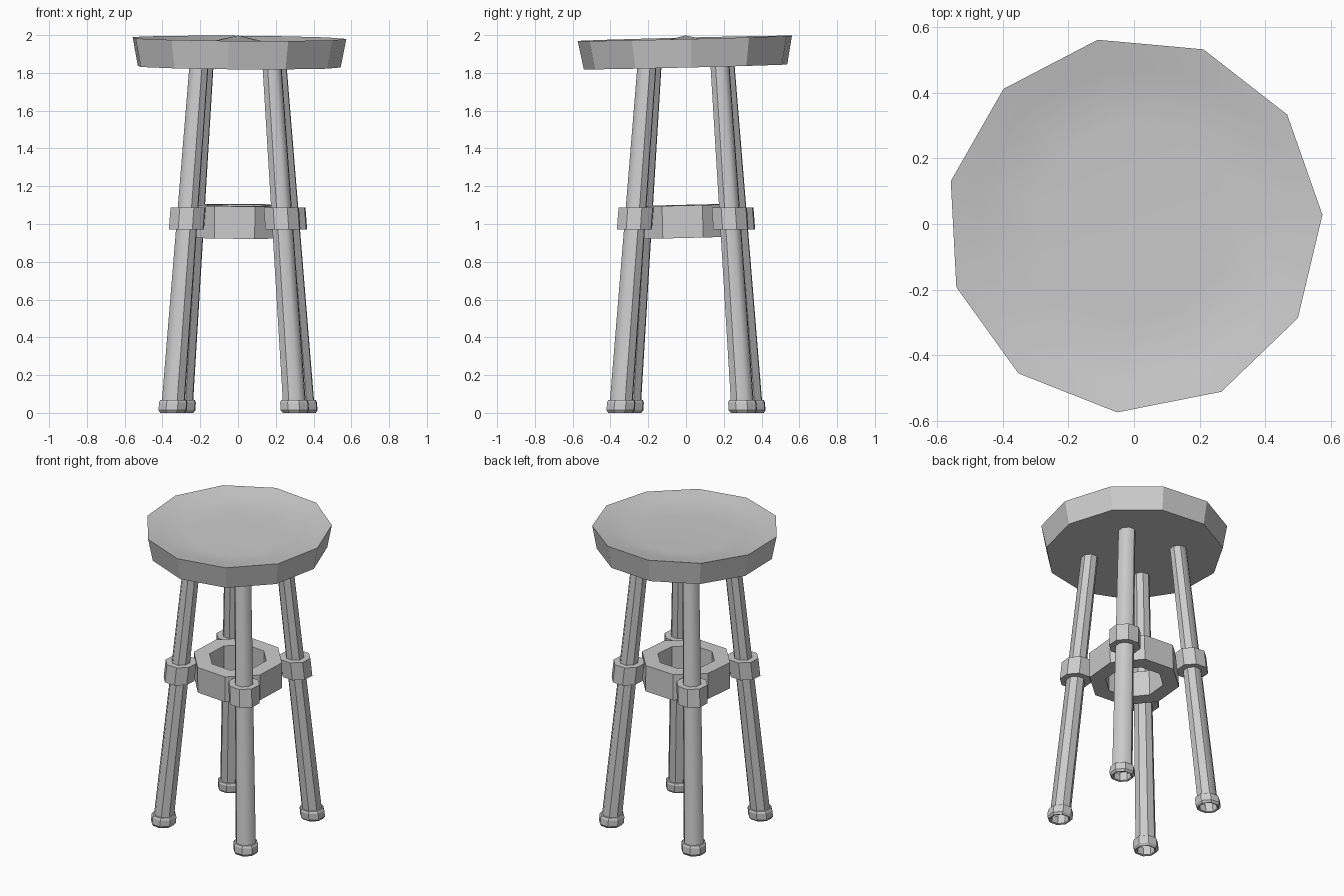
import bpy, bmesh
from math import sin, cos, pi, radians
from mathutils import Matrix

if "Cube" in bpy.data.objects:
    bpy.data.objects.remove(bpy.data.objects["Cube"])


def finish(bm, name):
    bmesh.ops.recalc_face_normals(bm, faces=bm.faces)
    me = bpy.data.meshes.new(name)
    bm.to_mesh(me)
    bm.free()
    ob = bpy.data.objects.new(name, me)
    bpy.context.collection.objects.link(ob)
    return ob


def loft(profile, sides, start, center=lambda z: (0, 0), closed=False):
    """Stack polygon rings (radius, z); radius 0 makes a point."""
    bm = bmesh.new()
    rings = []
    for r, z in profile:
        cx, cy = center(z)
        n = sides if r > 0 else 1
        rings.append([bm.verts.new((cx + r * cos(start + 2 * pi * i / sides),
                                    cy + r * sin(start + 2 * pi * i / sides), z))
                      for i in range(n)])
    pairs = list(zip(rings, rings[1:]))
    if closed:
        pairs.append((rings[-1], rings[0]))
    for a, b in pairs:
        for i in range(sides):
            j = (i + 1) % sides
            quad = [a[i % len(a)], a[j % len(a)], b[j % len(b)], b[i % len(b)]]
            bm.faces.new(list(dict.fromkeys(quad)))
    return bm


# Seat: eleven-sided dish with a low raised centre, tilted very slightly
seat_profile = [(0, 1.832), (0.545, 1.832), (0.574, 1.983), (0.49, 1.968),
                (0.30, 1.93), (0, 1.998)]
bm = loft(seat_profile, 11, radians(3))
for f in bm.faces:
    c = f.calc_center_median()
    f.smooth = c.z > 1.92 and c.xy.length < 0.54
pivot = Matrix.Translation((0, 0, 1.9))
tilt = Matrix.Rotation(radians(1.4), 4, 'X') @ Matrix.Rotation(radians(0.4), 4, 'Y')
bm.transform(pivot @ tilt @ pivot.inverted())
finish(bm, "seat")

# Octagonal brace ring with flat sides facing the legs
LEG_ANGLE = radians(-49)
HALF = pi / 8
ring = [(0.28, 0.928), (0.28, 1.1), (0.18, 1.1), (0.18, 0.928)]
bm = loft(ring, 8, LEG_ANGLE + HALF, closed=True)
ring_pivot = Matrix.Translation((0, 0, 1.014))
bm.transform(ring_pivot @ tilt @ ring_pivot.inverted())
finish(bm, "brace_ring")

# Four splayed octagonal legs, each with a collar and a foot
names = ["front_right", "back_right", "back_left", "front_left"]
for k, name in enumerate(names):
    ang = LEG_ANGLE + k * pi / 2

    def axis(z, ang=ang):
        d = 0.46 - 0.101 * z
        return d * cos(ang), d * sin(ang)

    bm = loft([(0.064, 0.012), (0.053, 1.845)], 8, ang + HALF, axis)
    for f in bm.faces:
        f.smooth = True
    for e in bm.edges:
        mid = (e.verts[0].co + e.verts[1].co) / 2
        cx, cy = axis(mid.z)
        e.smooth = (mid.x - cx) * cos(ang) + (mid.y - cy) * sin(ang) > 0.04
    finish(bm, name + "_leg")

    collar = [(0.05, 0.97), (0.098, 0.97), (0.098, 1.088), (0.05, 1.088)]
    finish(loft(collar, 8, ang + HALF, axis), name + "_collar")

    foot = [(0.056, 0.05), (0.056, 0.004), (0.068, 0.0), (0.079, 0.014),
            (0.079, 0.055), (0.073, 0.068), (0.056, 0.07)]
    finish(loft(foot, 8, ang + HALF, axis), name + "_foot")
